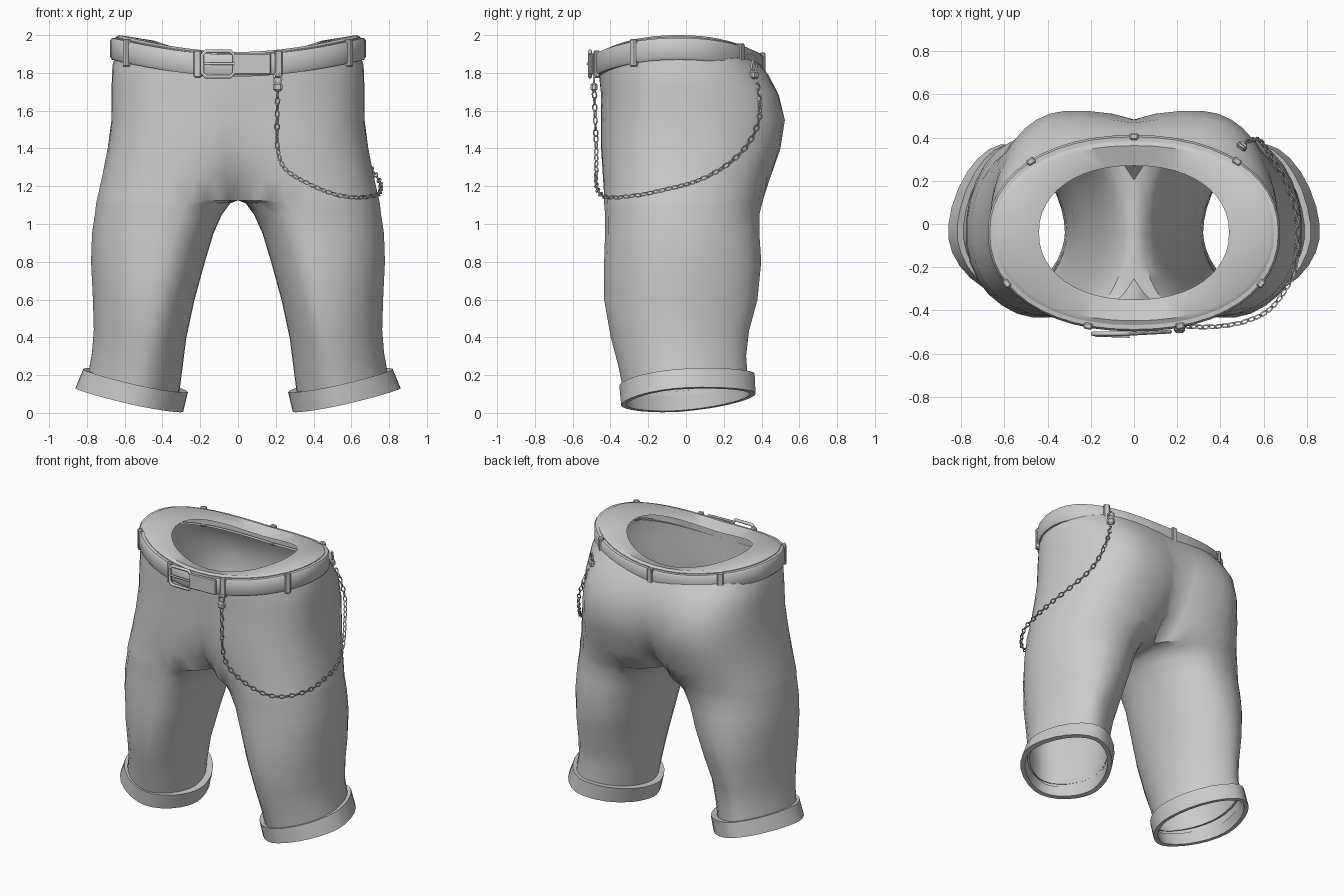
import bpy, bmesh, math
from mathutils import Vector, Matrix

if "Cube" in bpy.data.objects:
    bpy.data.objects.remove(bpy.data.objects["Cube"])

E = 0.88          # roundness of the upper cross-sections
YC = -0.04        # depth at which sections are widest


def spow(v, e=E):
    return math.copysign(abs(v) ** e, v)


def saddle(u):
    return 0.09 * min(1, abs(u)) ** 1.8


def finish(name, bm, mirror=False, angle=40):
    me = bpy.data.meshes.new(name)
    bm.to_mesh(me)
    bm.free()
    ob = bpy.data.objects.new(name, me)
    bpy.context.collection.objects.link(ob)
    bpy.ops.object.select_all(action='DESELECT')
    ob.select_set(True)
    bpy.context.view_layer.objects.active = ob
    bpy.ops.object.shade_smooth_by_angle(angle=math.radians(angle))
    if mirror:
        m = ob.modifiers.new("mirror", 'MIRROR')
        m.use_clip = True
        m.merge_threshold = 0.002
    return ob


def loft(name, rings, mirror=False, angle=40):
    bm = bmesh.new()
    vs = [[bm.verts.new(p) for p in r] for r in rings]
    n = len(vs[0])
    for a, b in zip(vs, vs[1:]):
        for i in range(n):
            j = (i + 1) % n
            q = (a[i], b[i], b[j], a[j])
            # skip the hidden wall on the centre plane
            if not all(abs(v.co.x) < 1e-5 for v in q):
                bm.faces.new(q)
    return finish(name, bm, mirror, angle)


def half_ring(z, out, inn, yf, yb, cf, cb, M=24, K=5):
    """Section of one trouser half; open at the centre plane above the crotch."""
    e = E + .24 * max(0, min(1, (1.15 - z) / .95))

    def limit(c):
        if inn >= 0:
            return math.radians(150)
        return min(math.acos(-(c / (c - inn)) ** (1 / e)), math.radians(150))
    tf, tb = limit(cf), limit(cb)
    ts = [-tf + (tf + tb) * i / (M - 1) for i in range(M)]
    ts += [tb + (2 * math.pi - tf - tb) * k / (K + 1) for k in range(1, K + 1)]
    pts = []
    for i, t in enumerate(ts):
        s, k = spow(math.sin(t), e), spow(math.cos(t), e)
        c = cf + (cb - cf) * (s + 1) / 2
        x = c + k * (out - c if k > 0 else c - inn)
        if inn < 0 and (i == 0 or i >= M - 1):
            x = 0
        y = YC + (s * (yb - YC) if s > 0 else s * (YC - yf))
        low = max(0, min(1, (0.6 - z) / 0.4))
        high = max(0, (z - 1.55) / 0.35)
        pts.append((max(x, 0), y, z + low * (0.22 * (x - .57) + .07 * y) + high * saddle(x / .64)))
    return pts


def waist_pt(a, off, dz=0, rx=.64, yf=-.46, yb=.375):
    c, s = spow(math.cos(a), .92), spow(math.sin(a), .92)
    y = YC + s * ((yb + off - YC) if s > 0 else (YC - yf + off))
    return Vector((c * (rx + off), y, 1.91 + dz + saddle(c)))


def waist_ring(off, dz, n=48, **k):
    return [waist_pt(2 * math.pi * i / n, off, dz, **k) for i in range(n)]


# Trousers: seat and both legs, z / outer / inner / front / back / front and back centre
body = [
    (1.88, .63, -.63, -.455, .37, 0, 0),
    (1.78, .665, -.58, -.46, .44, 0, .14),
    (1.68, .67, -.48, -.45, .49, .06, .26),
    (1.55, .67, -.35, -.45, .525, .12, .28),
    (1.40, .69, -.25, -.45, .50, .18, .29),
    (1.25, .72, -.16, -.44, .45, .25, .30),
    (1.125, .75, -.04, -.435, .41, .31, .34),
    (1.11, .753, .04, -.435, .405, .32, .35),
    (1.05, .76, .085, -.43, .39, .34, .39),
    (.95, .775, .13, -.43, .39, .38, .44),
    (.80, .78, .175, -.435, .40, .41, .48),
    (.60, .77, .23, -.435, .38, .44, .53),
    (.42, .765, .275, -.40, .335, .47, .57),
    (.28, .775, .295, -.36, .32, .50, .58),
    (.13, .80, .315, -.33, .33, .53, .60)]
loft("trousers", [half_ring(*r) for r in body], mirror=True)

# Turned-up cuffs
cuff = [(.175, .77, .31, -.33, .32, .52, .58), (.18, .82, .265, -.355, .365, .52, .58),
        (.07, .862, .29, -.345, .37, .54, .60), (.07, .83, .32, -.315, .34, .54, .60),
        (.15, .80, .315, -.32, .32, .52, .59)]
loft("cuffs", [half_ring(*r) for r in cuff], mirror=True, angle=30)

# Waistband with inward facing
loft("waistband", [waist_ring(0, -.03, rx=.44, yf=-.35, yb=.27), waist_ring(-.012, 0),
                   waist_ring(.008, -.01), waist_ring(.008, -.12)])

# Belt
loft("belt", [waist_ring(o, d) for o, d in
              ((0, -.015), (.028, -.015), (.037, -.028), (.037, -.115), (.028, -.13), (0, -.13))], angle=50)


def box(name, loc, size, rot_z=0, bevel=.006):
    bm = bmesh.new()
    bmesh.ops.create_cube(bm, size=1, matrix=Matrix.Translation(loc) @ Matrix.Rotation(rot_z, 4, 'Z')
                          @ Matrix.Diagonal((*size, 1)))
    bmesh.ops.bevel(bm, geom=bm.edges[:], offset=bevel, segments=1, affect='EDGES')
    return finish(name, bm, angle=30)


# Belt loops
for i, (x, y) in enumerate([(.21, -1), (-.21, -1), (.58, -1), (-.58, -1), (.47, 1), (-.47, 1), (0, 1)]):
    a = math.copysign(math.acos(spow(x / .66, 1 / .92)), y)
    d = waist_pt(a + .04, .04) - waist_pt(a - .04, .04)
    box(f"belt_loop_{i}", waist_pt(a, .03, -.075), (.04, .03, .145), math.atan2(d.y, d.x))


def tube(name, pts, r, cyclic=False):
    cu = bpy.data.curves.new(name, 'CURVE')
    cu.dimensions = '3D'
    cu.bevel_depth, cu.bevel_resolution = r, 1
    sp = cu.splines.new('POLY')
    sp.points.add(len(pts) - 1)
    for p, co in zip(sp.points, pts):
        p.co = (*co, 1)
    sp.use_cyclic_u = cyclic
    ob = bpy.data.objects.new(name, cu)
    bpy.context.collection.objects.link(ob)
    return ob


# Buckle frame, prong and belt tip
frame = [(-.19, 1.80), (-.17, 1.78), (-.04, 1.78), (-.02, 1.80), (-.02, 1.895),
         (-.04, 1.915), (-.17, 1.915), (-.19, 1.895)]
tube("buckle_frame", [(x, -.508, z) for x, z in frame], .011, True)
tube("buckle_prong", [(-.18, -.515, 1.848), (-.02, -.52, 1.848)], .007)
box("belt_tip", (.075, -.503, 1.848), (.20, .018, .112), math.radians(3))

# Hanging chain: smooth path sampled at equal steps
way = [Vector(p) for p in [
    (.21, -.485, 1.70), (.208, -.48, 1.55), (.21, -.475, 1.40), (.25, -.475, 1.29), (.38, -.475, 1.21),
    (.52, -.45, 1.155), (.64, -.385, 1.14), (.735, -.24, 1.155), (.755, -.10, 1.185), (.75, .05, 1.225),
    (.70, .20, 1.30), (.63, .32, 1.41), (.585, .385, 1.54), (.545, .39, 1.66), (.51, .37, 1.765)]]
path = []
for i in range(len(way) - 1):
    p0, p1, p2, p3 = way[max(i - 1, 0)], way[i], way[i + 1], way[min(i + 2, len(way) - 1)]
    for k in range(30):
        t = k / 30
        path.append(.5 * (2 * p1 + (p2 - p0) * t + (2 * p0 - 5 * p1 + 4 * p2 - p3) * t * t
                          + (3 * p1 - p0 - 3 * p2 + p3) * t ** 3))
bm = bmesh.new()
last, count = path[0], 0
for p in path[1:]:
    if (p - last).length < .031:
        continue
    d = (p - last).normalized()
    mid = (p + last) / 2
    last, count = p, count + 1
    basis = d.to_track_quat('X', 'Z').to_matrix() @ Matrix.Rotation(math.radians(45 + 90 * (count % 2)), 3, 'X')
    ring = []
    for i in range(8):
        a = math.tau * (i + .5) / 8
        c = Vector((.019 * math.cos(a), .012 * math.sin(a), 0))
        o = Vector((math.cos(a), math.sin(a), 0))
        ring.append([bm.verts.new(mid + basis @ (c + .0045 * (o * math.cos(b) + Vector((0, 0, math.sin(b))))))
                     for b in (math.tau * j / 4 for j in range(4))])
    for i in range(8):
        for j in range(4):
            u, v, m = ring[i], ring[(i + 1) % 8], (j + 1) % 4
            bm.faces.new((u[j], v[j], v[m], u[m]))
finish("chain", bm, angle=50)

# Chain clips under the belt
for name, (x, y, z), r in (("front_clip", (.21, -.487, 1.725), 0), ("back_clip", (.50, .36, 1.79), -.7)):
    box(name, (x, y, z), (.05, .035, .045), r, .01)
    tube(name + "_ring", [(x + .02 * math.cos(a) * math.cos(r), y + .02 * math.cos(a) * math.sin(r),
                           z + .045 + .03 * math.sin(a)) for a in (math.tau * i / 10 for i in range(10))], .006, True)
